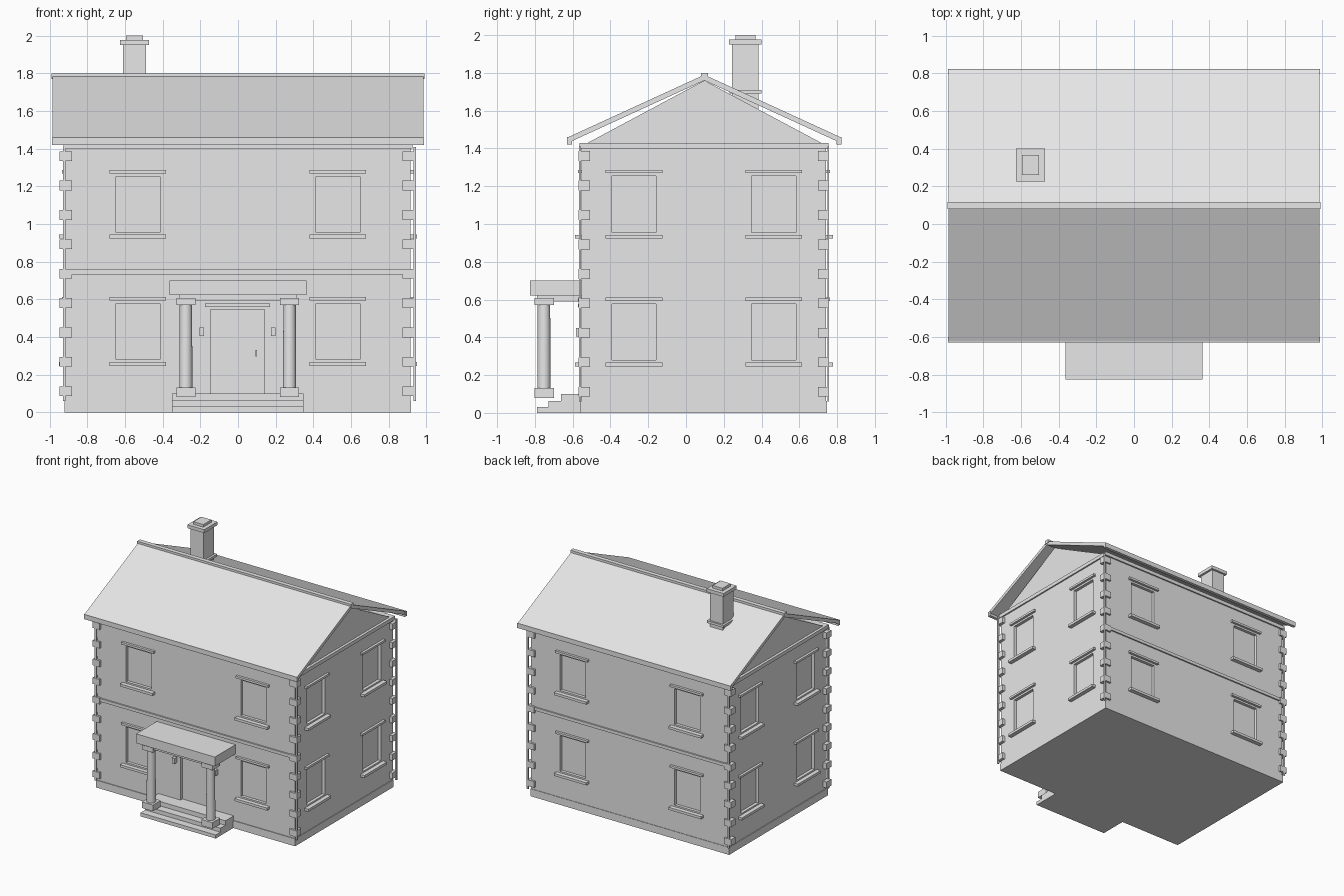
import bpy, bmesh, math
from mathutils import Matrix

cube = bpy.data.objects.get("Cube")
if cube:
    bpy.data.objects.remove(cube, do_unlink=True)

stone = bpy.data.materials.new("pale_stone")
stone.use_nodes = True
stone.diffuse_color = (0.8, 0.8, 0.8, 1)
stone.node_tree.nodes["Principled BSDF"].inputs["Base Color"].default_value = (0.8, 0.8, 0.8, 1)


def finish(name, bm):
    bmesh.ops.recalc_face_normals(bm, faces=bm.faces)
    mesh = bpy.data.meshes.new(name)
    bm.to_mesh(mesh)
    bm.free()
    mesh.materials.append(stone)
    obj = bpy.data.objects.new(name, mesh)
    bpy.context.scene.collection.objects.link(obj)
    return obj


def boxes(name, spans):
    """One object made of boxes, each given as (x range, y range, z range)."""
    bm = bmesh.new()
    for span in spans:
        centre = [(a + b) / 2 for a, b in span]
        size = [abs(b - a) for a, b in span]
        bmesh.ops.create_cube(bm, size=1, matrix=Matrix.Translation(centre) @ Matrix.Diagonal((*size, 1)))
    return finish(name, bm)


def extrude_x(name, profile, x0, x1):
    """Solid from a (y, z) outline stretched along x."""
    bm = bmesh.new()
    face = bm.faces.new([bm.verts.new((x0, y, z)) for y, z in profile])
    out = bmesh.ops.extrude_face_region(bm, geom=[face])
    verts = [v for v in out["geom"] if isinstance(v, bmesh.types.BMVert)]
    bmesh.ops.translate(bm, verts=verts, vec=(x1 - x0, 0, 0))
    return finish(name, bm)


WX, FRONT, BACK = 0.915, -0.553, 0.742
RIDGE_Y = 0.097
DEPTH = 0.025


def on_wall(side, u0, u1, z0, z1, d0, d1):
    """Box on a wall: u runs along the wall, d is distance outward."""
    if side in ("front", "back"):
        wall, sign = (FRONT, -1) if side == "front" else (BACK, 1)
        return (u0, u1), tuple(sorted((wall + sign * d0, wall + sign * d1))), (z0, z1)
    sign = 1 if side == "left" else -1
    return tuple(sorted((sign * (WX + d0), sign * (WX + d1)))), (u0, u1), (z0, z1)


# Window openings, lintels and sills on all four walls
holes, lintels, sills = [], [], []
for side in ("front", "back", "left", "right"):
    centres = (-0.532, 0.53) if side in ("front", "back") else (-0.275, 0.465)
    for c in centres:
        for z in (0.28, 0.956):
            holes.append(on_wall(side, c - 0.117, c + 0.117, z, z + 0.297, -DEPTH, 0.05))
            lintels.append(on_wall(side, c - 0.15, c + 0.15, z + 0.313, z + 0.331, -0.01, 0.02))
            sills.append(on_wall(side, c - 0.15, c + 0.15, z - 0.034, z - 0.013, -0.01, 0.035))
boxes("window_lintels", lintels)
boxes("window_sills", sills)

# Walls with recessed windows and doorway
holes.append(on_wall("front", -0.145, 0.14, 0.1, 0.547, -DEPTH, 0.05))
walls = boxes("walls", [((-WX, WX), (FRONT, BACK), (0.03, 1.43))])
cutter = boxes("opening_cutter", holes)
cutter.hide_render = True
mod = walls.modifiers.new("openings", "BOOLEAN")
mod.operation, mod.solver, mod.object = "DIFFERENCE", "EXACT", cutter
cut = bpy.data.meshes.new_from_object(walls.evaluated_get(bpy.context.evaluated_depsgraph_get()))
walls.modifiers.clear()
walls.data = cut
bpy.data.objects.remove(cutter, do_unlink=True)

# Plinth and string courses
boxes("plinth", [((-0.922, 0.92), (FRONT - 0.006, BACK + 0.004), (0, 0.062))])
boxes("string_course", [on_wall(s, -WX, WX, 0.732, 0.758, -0.01, 0.012) for s in ("front", "back")])
boxes("cornice", [((-0.927, 0.927), (FRONT - 0.012, BACK + 0.012), (1.4, 1.43))])

# Corner blocks and slim corner strips
quoins, strips = [], []
for xs, strip_x in (((-0.947, -0.883), (-0.93, -0.915)), ((0.875, 0.94), (0.931, 0.945))):
    for ys, strip_y in (((-0.57, -0.508), (-0.567, -0.556)), ((0.7, 0.758), (0.749, 0.758))):
        strips.append((strip_x, strip_y, (0.06, 1.41)))
        for i in range(9):
            z = 0.112 + i * 0.156
            quoins.append((xs, ys, (z - 0.026, z + 0.026)))
boxes("corner_blocks", quoins)
boxes("corner_strips", strips)

# Gable block under the roof
extrude_x("gables", [(-0.52, 1.43), (RIDGE_Y, 1.76), (0.715, 1.43)], -0.905, 0.905)

# Roof slopes, ridge cap and eaves boards
for name, sign in (("front_roof", -1), ("back_roof", 1)):
    eave = RIDGE_Y + sign * 0.72
    extrude_x(name, [(RIDGE_Y, 1.79), (eave, 1.46), (eave, 1.43), (RIDGE_Y, 1.76)], -0.985, 0.985)
    inner, outer = sorted((RIDGE_Y + sign * 0.7, RIDGE_Y + sign * 0.726))
    boxes(name + "_eave", [((-0.987, 0.987), (inner, outer), (1.42, 1.46))])
boxes("ridge_cap", [((-0.99, 0.99), (0.08, 0.117), (1.77, 1.8))])

# Chimney with flashing collar and stepped cap
CX, CY = -0.55, 0.314
boxes("chimney", [((CX - a, CX + a), (CY - b, CY + b), (z0, z1)) for a, b, z0, z1 in (
    (0.06, 0.07, 1.6, 1.96), (0.078, 0.085, 1.69, 1.71),
    (0.078, 0.087, 1.95, 1.978), (0.046, 0.053, 1.97, 2.0))])

# Front steps
extrude_x("front_steps", [(-0.79, 0), (-0.79, 0.03), (-0.728, 0.03), (-0.728, 0.063),
                          (-0.662, 0.063), (-0.662, 0.1), (FRONT, 0.1), (FRONT, 0)], -0.35, 0.347)

# Porch roof, beams and columns
boxes("porch_roof", [((-0.365, 0.363), (-0.825, -0.55), (0.622, 0.7))])
boxes("porch_beams", [((-0.312, 0.312), (-0.79, -0.715), (0.59, 0.625)),
                      ((-0.312, -0.235), (-0.79, -0.55), (0.59, 0.625)),
                      ((0.235, 0.312), (-0.79, -0.55), (0.59, 0.625))])
for name, x in (("right_column", -0.277), ("left_column", 0.274)):
    bm = bmesh.new()
    bmesh.ops.create_cone(bm, cap_ends=True, segments=32, radius1=0.035, radius2=0.033, depth=0.45,
                          matrix=Matrix.Translation((x, -0.752, 0.35)))
    column = finish(name, bm)
    bpy.ops.object.select_all(action="DESELECT")
    column.select_set(True)
    bpy.context.view_layer.objects.active = column
    bpy.ops.object.shade_smooth_by_angle(angle=math.radians(40))
    boxes(name + "_blocks", [((x - 0.051, x + 0.051), (-0.802, -0.7), (0.08, 0.132)),
                             ((x - 0.051, x + 0.051), (-0.802, -0.7), (0.57, 0.608))])

# Door trim, lamps and handle
boxes("door_lintel", [on_wall("front", -0.175, 0.17, 0.56, 0.577, -0.01, 0.02)])
boxes("door_lamps", [on_wall("front", x - 0.012, x + 0.012, 0.404, 0.45, -0.01, 0.03) for x in (-0.192, 0.188)])
boxes("door_handle", [on_wall("front", 0.093, 0.101, 0.295, 0.33, -DEPTH - 0.005, -DEPTH + 0.014)])
